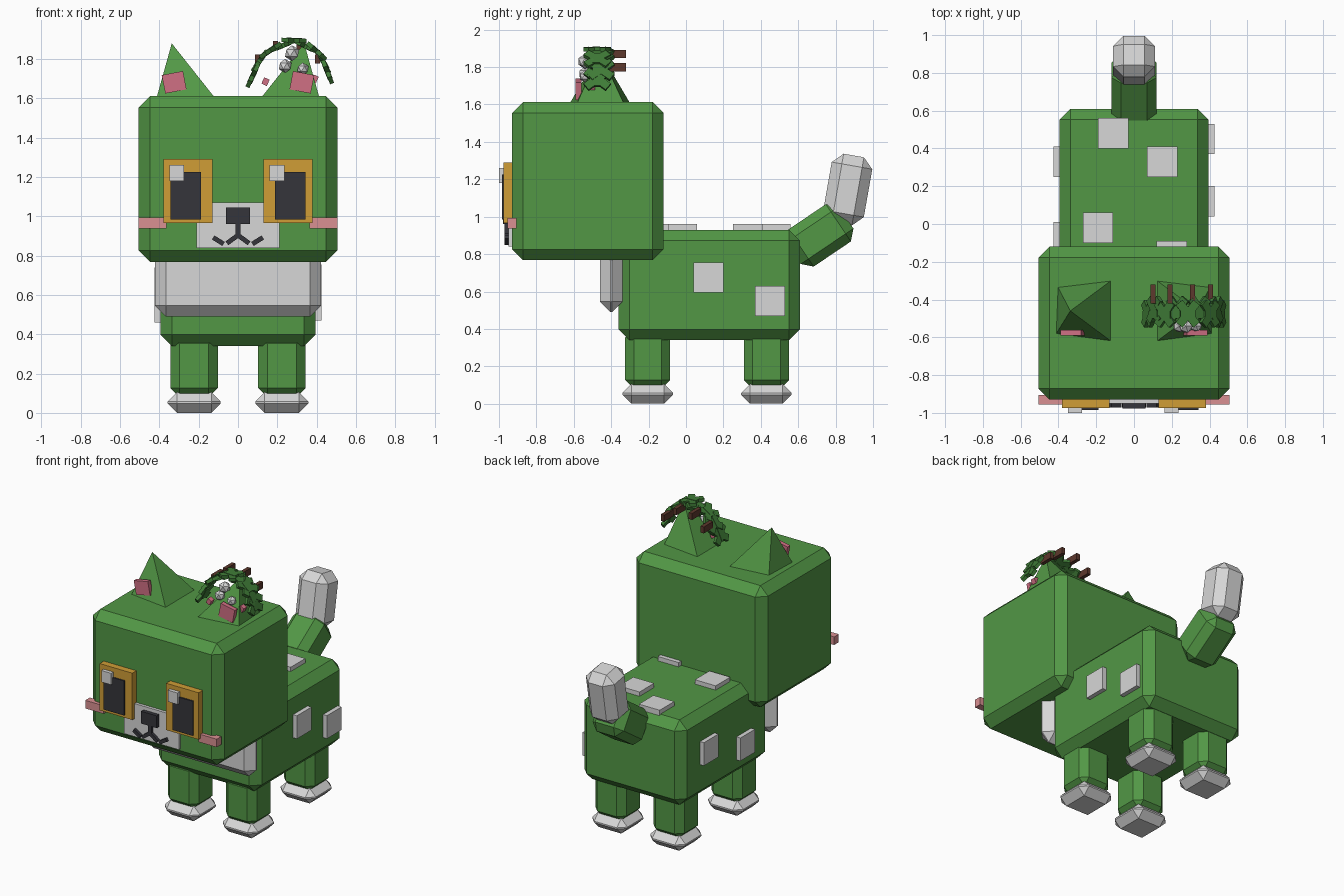
import bpy, bmesh, math
from mathutils import Matrix, Vector

cube = bpy.data.objects.get("Cube")
if cube:
    bpy.data.objects.remove(cube, do_unlink=True)


def material(name, rgb):
    m = bpy.data.materials.new(name)
    m.use_nodes = True
    m.diffuse_color = (*rgb, 1)
    m.node_tree.nodes["Principled BSDF"].inputs["Base Color"].default_value = (*rgb, 1)
    return m


GREEN = material("fur_green", (0.085, 0.31, 0.06))
LEAF = material("leaf_green", (0.05, 0.2, 0.038))
WHITE = material("pale_grey", (0.68, 0.68, 0.68))
AMBER = material("amber", (0.63, 0.34, 0.037))
DARK = material("charcoal", (0.035, 0.035, 0.043))
PINK = material("ear_pink", (0.63, 0.16, 0.23))
BLUSH = material("cheek_pink", (0.7, 0.28, 0.29))
BROWN = material("twig_brown", (0.11, 0.04, 0.026))


def finish(name, bm, mat):
    bmesh.ops.recalc_face_normals(bm, faces=bm.faces[:])
    mesh = bpy.data.meshes.new(name)
    bm.to_mesh(mesh)
    bm.free()
    mesh.materials.append(mat)
    ob = bpy.data.objects.new(name, mesh)
    bpy.context.collection.objects.link(ob)
    return ob


def block(name, mat, center, size, bevel=0, rot=None):
    """Box with optional single-segment chamfer and rotation matrix."""
    bm = bmesh.new()
    bmesh.ops.create_cube(bm, size=1)
    bmesh.ops.scale(bm, vec=size, verts=bm.verts[:])
    if bevel:
        bmesh.ops.bevel(bm, geom=bm.edges[:], offset=bevel, segments=1,
                        affect='EDGES', profile=0.5)
    if rot:
        bm.transform(rot)
    bm.transform(Matrix.Translation(center))
    return finish(name, bm, mat)


def turn(degrees, axis):
    return Matrix.Rotation(math.radians(degrees), 4, axis)


# Body, head and chest bib
block("body", GREEN, (0, 0.125, 0.635), (0.79, 0.97, 0.59), 0.058)
block("head", GREEN, (0, -0.525, 1.19), (1.01, 0.81, 0.845), 0.058)
block("chest_bib", WHITE, (0, -0.4, 0.68), (0.845, 0.12, 0.38), 0.056)

# Legs and paws
for side, sx in (("left", 1), ("right", -1)):
    for end, y in (("front", -0.205), ("back", 0.43)):
        block(f"{end}_{side}_leg", GREEN, (sx * 0.223, y, 0.24), (0.24, 0.24, 0.32), 0.046)
        block(f"{end}_{side}_paw", WHITE, (sx * 0.223, y, 0.053), (0.27, 0.27, 0.106), 0.048)

# Tail
block("tail_base", GREEN, (0, 0.715, 0.9), (0.24, 0.34, 0.24), 0.05, turn(34, 'X'))
block("tail_tip", WHITE, (0, 0.865, 1.145), (0.22, 0.22, 0.37), 0.055, turn(-10, 'X'))

# Fur spots on the back and flanks
for x, y in ((-0.11, 0.48), (0.15, 0.33), (-0.19, -0.02), (0.2, -0.17)):
    block("back_spot", WHITE, (x, y, 0.935), (0.16, 0.16, 0.05))
for sx, y, z in ((1, 0.12, 0.675), (1, 0.45, 0.55), (-1, 0.33, 0.66), (-1, -0.07, 0.54)):
    block("flank_spot", WHITE, (sx * 0.4, y, z), (0.05, 0.16, 0.16))

# Face: eyes, cheeks, muzzle
for side, sx in (("left", 1), ("right", -1)):
    block(f"{side}_eye", AMBER, (sx * 0.255, -0.945, 1.128), (0.25, 0.06, 0.325))
    block(f"{side}_pupil", DARK, (sx * 0.265, -0.965, 1.105), (0.155, 0.04, 0.24))
    block(f"{side}_eye_glint", WHITE, (sx * 0.255 - 0.057, -0.98, 1.22), (0.075, 0.04, 0.08))
    block(f"{side}_cheek", BLUSH, (sx * 0.435, -0.93, 0.966), (0.14, 0.05, 0.056))
    block(f"{side}_mouth_inner", DARK, (sx * 0.03, -0.958, 0.882), (0.065, 0.025, 0.024), 0, turn(sx * 36, 'Y'))
    block(f"{side}_mouth_outer", DARK, (sx * 0.1, -0.958, 0.876), (0.062, 0.025, 0.024), 0, turn(-sx * 32, 'Y'))
block("muzzle", WHITE, (0, -0.935, 0.955), (0.42, 0.03, 0.23))
block("nose", DARK, (0, -0.955, 1.003), (0.12, 0.045, 0.085))
block("mouth_line", DARK, (0, -0.958, 0.93), (0.026, 0.025, 0.08))

# Ears: leaning pyramids with pink pads
for side, sx in (("left", 1), ("right", -1)):
    bm = bmesh.new()
    base = [bm.verts.new((sx * x, y, 1.6)) for x, y in
            ((0.115, -0.295), (0.115, -0.625), (0.415, -0.585), (0.405, -0.33))]
    tip = bm.verts.new((sx * 0.337, -0.46, 1.88))
    bm.faces.new(base)
    for i in range(4):
        bm.faces.new((base[i], base[(i + 1) % 4], tip))
    finish(f"{side}_ear", bm, GREEN)
    block(f"{side}_ear_pad", PINK, (sx * 0.325, -0.575, 1.682), (0.11, 0.03, 0.095), 0, turn(sx * 11, 'Y'))

# Leafy garland arching over the left ear
arch = [(0.075, 1.715), (0.11, 1.79), (0.165, 1.845), (0.23, 1.87), (0.285, 1.895),
        (0.345, 1.865), (0.4, 1.84), (0.435, 1.785), (0.455, 1.735)]
for i, (x, z) in enumerate(arch):
    x0, z0 = arch[max(i - 1, 0)]
    x1, z1 = arch[min(i + 1, len(arch) - 1)]
    lean = Matrix.Rotation(-math.atan2(z1 - z0, x1 - x0), 4, 'Y')
    for angle in (-38, 38):
        block("garland_leaf", LEAF, (x, -0.475 + 0.02 * (i % 2), z), (0.045, 0.15, 0.022),
              0, lean @ turn(angle, 'Z'))
    block("garland_stem", LEAF, (x, -0.48, z), (0.08, 0.04, 0.026), 0, lean)

# Twigs, blossoms and berries of the garland
for x, z in ((0.1, 1.8), (0.19, 1.87), (0.31, 1.87), (0.405, 1.8)):
    block("twig", BROWN, (x, -0.37, z), (0.026, 0.1, 0.045))
for x, z, r in ((0.275, 1.83, 0.04), (0.24, 1.765, 0.036), (0.33, 1.75, 0.032)):
    bm = bmesh.new()
    bmesh.ops.create_icosphere(bm, subdivisions=1, radius=r,
                               matrix=Matrix.Translation((x, -0.54, z)))
    finish("blossom", bm, WHITE)
for x, z in ((0.14, 1.685), (0.39, 1.7)):
    block("berry", PINK, (x, -0.505, z), (0.03, 0.035, 0.035), 0, turn(25, 'Y'))
